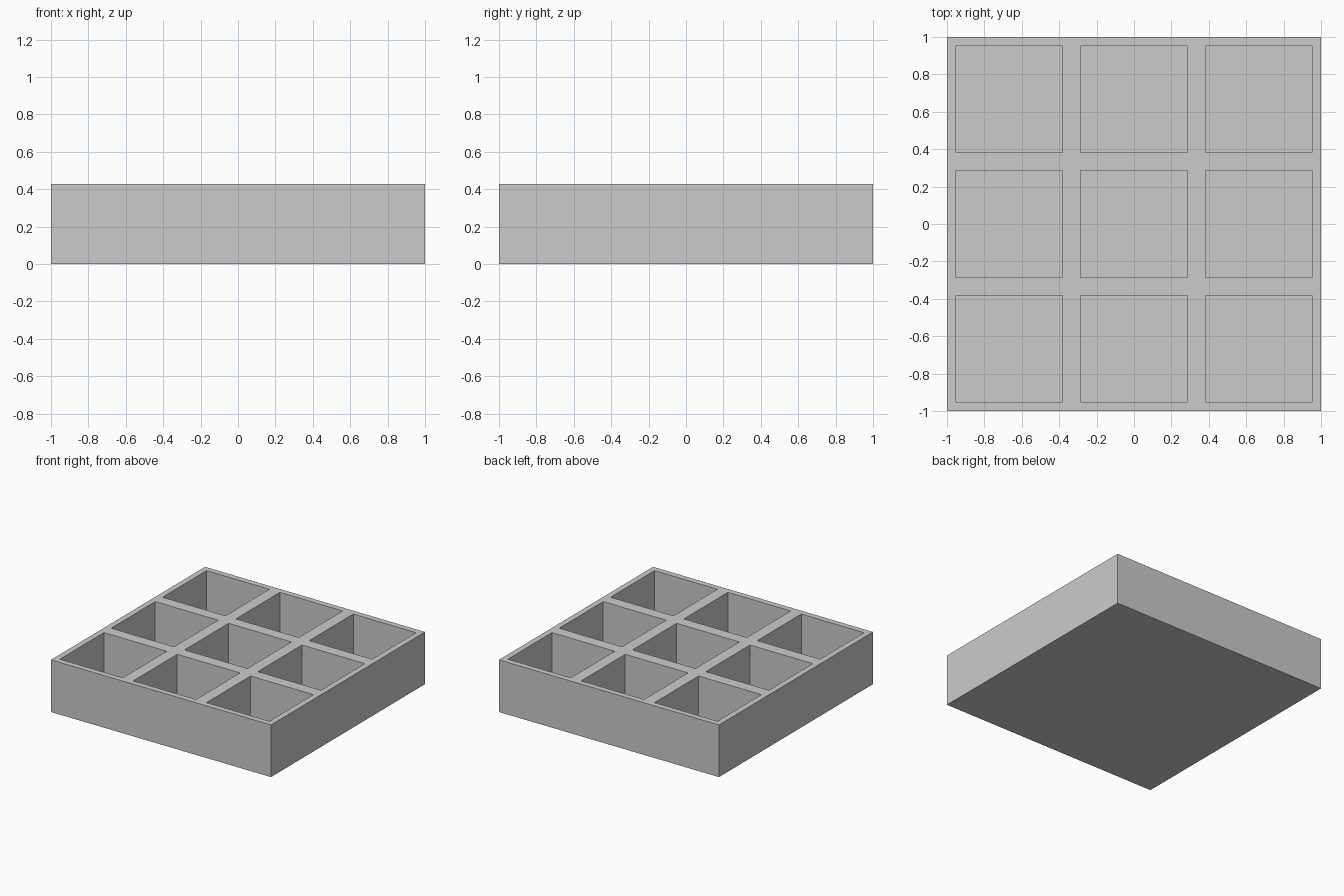
import bpy
import bmesh

cube = bpy.data.objects.get("Cube")
if cube:
    bpy.data.objects.remove(cube, do_unlink=True)

UNIT = 2 / 42                     # wall thickness
HEIGHT = 9 * UNIT
FLOOR = UNIT
POCKET, DIVIDER, CELLS = 12 * UNIT, 2 * UNIT, 3

grey = bpy.data.materials.new("grey")
grey.use_nodes = True
colour = (0.6, 0.6, 0.6, 1)
grey.diffuse_color = colour
grey.node_tree.nodes["Principled BSDF"].inputs["Base Color"].default_value = colour

# Grid lines: outer edge, then both sides of every pocket
lines = [-1.0]
for i in range(CELLS):
    start = -1 + UNIT + i * (POCKET + DIVIDER)
    lines += [start, start + POCKET]
lines.append(1.0)
last = len(lines) - 1

bm = bmesh.new()

# Top rim, with the pocket faces picked out
verts = [[bm.verts.new((x, y, HEIGHT)) for y in lines] for x in lines]
pockets, rim = [], []
for i in range(last):
    for j in range(last):
        face = bm.faces.new((verts[i][j], verts[i + 1][j],
                             verts[i + 1][j + 1], verts[i][j + 1]))
        (pockets if i % 2 and j % 2 else rim).append(face)

# Outer walls and base
outline = [e for e in bm.edges if e.is_boundary]
walls = bmesh.ops.extrude_edge_only(bm, edges=outline)["geom"]
for v in walls:
    if isinstance(v, bmesh.types.BMVert):
        v.co.z = 0
base_edges = [e for e in bm.edges if e.is_boundary]
bmesh.ops.contextual_create(bm, geom=base_edges)

# Sink the pockets to the floor
for face in bmesh.ops.extrude_discrete_faces(bm, faces=pockets)["faces"]:
    for v in face.verts:
        v.co.z = FLOOR

bmesh.ops.recalc_face_normals(bm, faces=bm.faces)
mesh = bpy.data.meshes.new("compartment_tray")
bm.to_mesh(mesh)
bm.free()
mesh.materials.append(grey)

tray = bpy.data.objects.new("compartment_tray", mesh)
bpy.context.collection.objects.link(tray)
